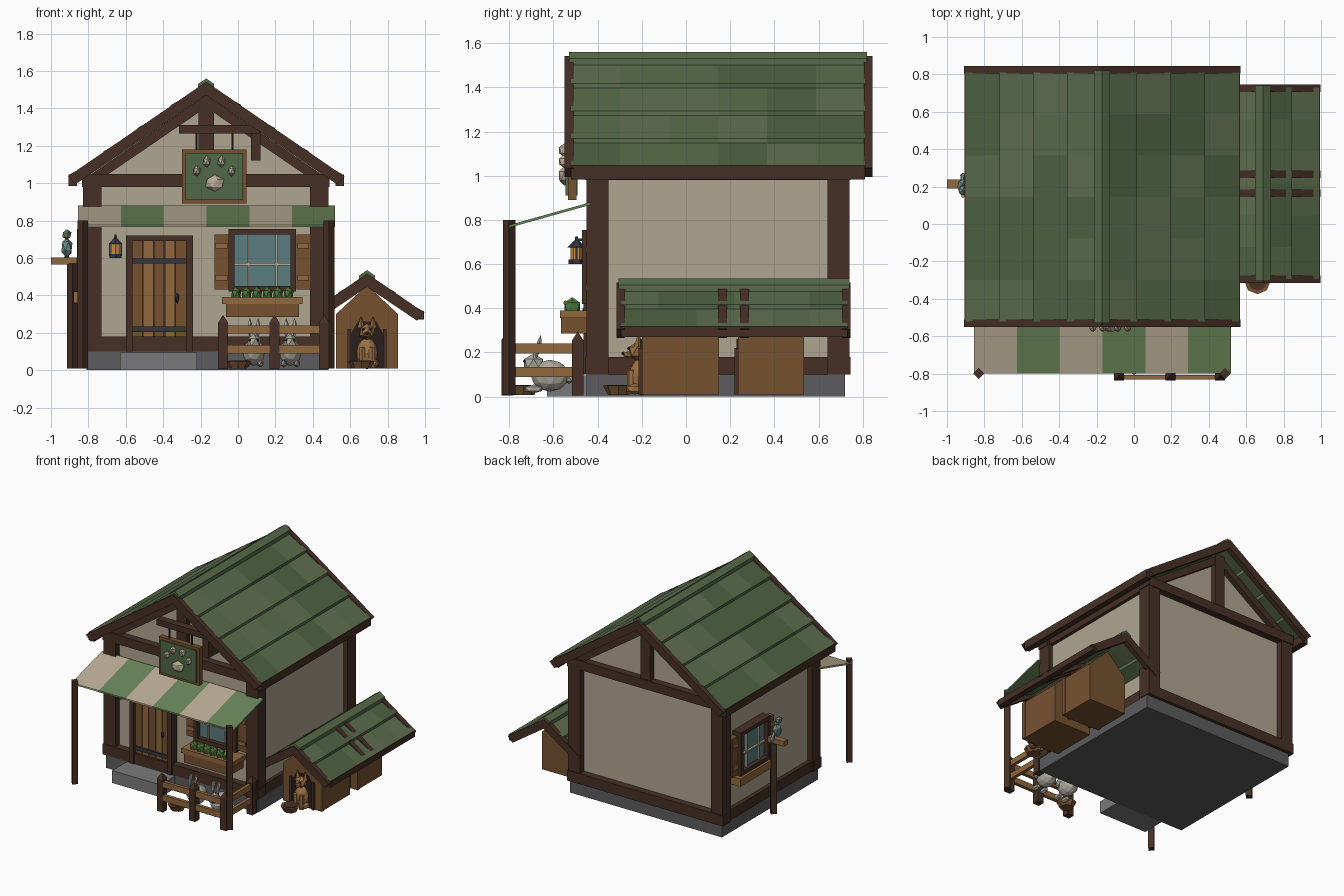
import bpy, bmesh, random
from math import pi
from mathutils import Matrix, Vector

if "Cube" in bpy.data.objects:
    bpy.data.objects.remove(bpy.data.objects["Cube"])

random.seed(4)


def mat(name, r, g, b):
    m = bpy.data.materials.new(name)
    m.diffuse_color = [((c / 255 + 0.055) / 1.055) ** 2.4 for c in (r, g, b)] + [1]
    m.use_nodes = True
    m.node_tree.nodes["Principled BSDF"].inputs["Base Color"].default_value = m.diffuse_color
    return m


DARK = mat("dark_wood", 70, 48, 38)
WOOD = mat("mid_wood", 118, 82, 48)
PLANK = mat("light_wood", 145, 104, 62)
WALL = mat("plaster", 176, 166, 145)
STONE = mat("stone", 92, 92, 94)
STEP = mat("step_stone", 122, 122, 124)
GREENS = [mat("roof_green_%d" % i, *c) for i, c in enumerate([(78, 98, 66), (88, 107, 74), (96, 110, 80)])]
SIGN = mat("sign_green", 78, 104, 70)
STRIPE = mat("awning_green", 104, 132, 88)
CREAM = mat("cream", 186, 172, 148)
GLASS = mat("glass", 92, 125, 126)
IRON = mat("iron", 52, 54, 62)
AMBER = mat("amber", 205, 145, 65)
LEAF = mat("leaf", 72, 118, 58)
BUD = mat("bud", 190, 165, 75)
FUR = mat("rabbit_fur", 172, 168, 158)
DOG = mat("dog_fur", 156, 112, 68)
BIRD = mat("bird_feather", 110, 138, 132)
BLACK = mat("shadow", 42, 32, 28)


def obj(name, bm, m):
    bmesh.ops.recalc_face_normals(bm, faces=bm.faces)
    me = bpy.data.meshes.new(name)
    bm.to_mesh(me)
    bm.free()
    me.materials.append(m)
    o = bpy.data.objects.new(name, me)
    bpy.context.collection.objects.link(o)
    return o


def prism(name, pts, y0, y1, m):
    """Polygon in x,z pushed from y0 to y1."""
    bm = bmesh.new()
    a = [bm.verts.new((x, y0, z)) for x, z in pts]
    b = [bm.verts.new((x, y1, z)) for x, z in pts]
    bm.faces.new(a)
    bm.faces.new(b[::-1])
    for i in range(len(pts)):
        j = (i + 1) % len(pts)
        bm.faces.new((a[i], b[i], b[j], a[j]))
    return obj(name, bm, m)


def box(name, x0, x1, y0, y1, z0, z1, m):
    return prism(name, [(x0, z0), (x1, z0), (x1, z1), (x0, z1)], y0, y1, m)


def cone(name, x, y, z0, z1, r0, r1, m, n=6, turn=0.0):
    bm = bmesh.new()
    bmesh.ops.create_cone(bm, cap_ends=True, segments=n, radius1=r0, radius2=r1, depth=z1 - z0,
                          matrix=Matrix.Translation((x, y, (z0 + z1) / 2)) @ Matrix.Rotation(turn, 4, 'Z'))
    return obj(name, bm, m)


def blob(name, c, r, m, tilt=0.0, sub=1):
    bm = bmesh.new()
    bmesh.ops.create_icosphere(bm, subdivisions=sub, radius=1, matrix=Matrix.Translation(c)
                               @ Matrix.Rotation(tilt, 4, 'X') @ Matrix.Diagonal((*r, 1)))
    return obj(name, bm, m)


def join(name, objs, move=None):
    with bpy.context.temp_override(active_object=objs[0], object=objs[0], selected_editable_objects=objs,
                                   selected_objects=objs):
        bpy.ops.object.join()
    objs[0].name = name
    if move:
        objs[0].data.transform(move)
    return objs[0]


def roof(name, cx, zr, half, slope, y0, y1, rows, cols, barges, depth):
    """Gabled roof: tile rows, eave boards, barge boards, ridge cap."""
    for s, side in ((-1, "left"), (1, "right")):
        tiles = []
        w, h = half / rows, (y1 - y0) / cols
        for r in range(rows):
            d0, d1 = r * w, (r + 1) * w
            p = [(d0, zr - slope * d0 - .005), (d1 + .006, zr - slope * d1 + .012),
                 (d1 + .006, zr - slope * d1 - .012), (d0, zr - slope * d0 - .035)]
            for c in range(cols):
                tiles.append(prism("tile", [(cx + s * d, z) for d, z in p], y0 + c * h, y0 + (c + 1) * h,
                                   random.choice(GREENS)))
        join(f"{name}_tiles_{side}", tiles)
        e, ze = cx + s * half, zr - slope * half
        box(f"{name}_eave_{side}", e - s * .035, e + s * .012, y0, y1, ze - depth, ze + .012, DARK)
        D = half + .015
        p = [(0, zr + .012), (D, zr - slope * D + .012), (D - .04, zr - slope * D - .03), (0, zr - .06)]
        for i, y in enumerate(barges):
            prism(f"{name}_barge_{side}_{i}", [(cx + s * d, z) for d, z in p], y - .02, y + .02, DARK)
    prism(name + "_ridge", [(cx, zr + .03), (cx + .043, zr), (cx + .043, zr - .03), (cx - .043, zr - .03),
                            (cx - .043, zr)], y0 - .01, y1 + .01, GREENS[1])


# House body, foundation and step
CX = -.17
box("foundation", -.81, .485, -.45, .72, 0, .1, STONE)
box("door_step", -.63, -.22, -.63, -.45, 0, .095, STEP)
prism("plaster_walls", [(-.79, .1), (.45, .1), (.45, 1.05), (CX, 1.475), (-.79, 1.05)], -.40, .69, WALL)
roof("house_roof", CX, 1.53, .725, .685, -.52, .81, 4, 6, (-.53, .825), .05)

# Timber frame
for i, x in enumerate((-.78, .435)):
    for j, y in enumerate((-.40, .69)):
        box(f"corner_post_{i}{j}", x - .05, x + .05, y - .05, y + .05, .1, 1.02, DARK)
    for z0, z1 in ((.1, .18), (.98, 1.05)):
        s = -1 if i == 0 else 1
        box("side_beam", x - .02 + s * .02, x + .02 + s * .02, -.4, .69, z0, z1, DARK)
for label, y in (("front", -.41), ("back", .70)):
    for z0, z1 in ((.1, .18), (.98, 1.05)):
        box(label + "_beam", -.835, .49, y - .045, y + .045, z0, z1, DARK)
    box(label + "_king_post", CX - .042, CX + .042, y - .035, y + .035, 1.05, 1.46, DARK)
    for s in (-1, 1):
        prism(label + "_rafter", [(CX, 1.47), (CX + s * .64, 1.03), (CX + s * .55, 1.03), (CX, 1.405)],
              y - .03, y + .03, DARK)

# Door
for i in range(5):
    x = -.565 + i * .058
    box(f"door_plank_{i}", x, x + .054, -.44, -.39, .1, .69, PLANK if i % 2 else WOOD)
box("door_backing", -.57, -.27, -.43, -.39, .1, .69, DARK)
for x in (-.60, -.277):
    box("door_jamb", x, x + .037, -.465, -.39, .1, .69, DARK)
box("door_lintel", -.60, -.24, -.465, -.39, .69, .72, DARK)
for z in (.205, .57):
    box("door_strap", -.565, -.28, -.452, -.43, z, z + .028, IRON)
blob("door_handle", (-.325, -.455, .385), (.012, .015, .028), IRON)


# Windows with shutters, built around the origin then placed
def window(name, move, planter):
    p = [box("w", -.155, .155, -.035, .02, .44, .73, GLASS)]
    for x in (-.18, .15):
        p.append(box("w", x, x + .03, -.07, .02, .42, .755, DARK))
    for z in (.42, .725):
        p.append(box("w", -.15, .15, -.07, .02, z, z + .03, DARK))
    for x in (-.075, .075):
        p.append(box("w", x - .005, x + .005, -.05, 0, .45, .725, CREAM))
    p.append(box("w", -.15, .15, -.05, 0, .56, .572, CREAM))
    for x in (-.255, .182):
        p.append(box("w", x, x + .073, -.045, .0, .43, .725, WOOD))
        for z in (.48, .65):
            p.append(box("w", x + .005, x + .068, -.055, -.04, z, z + .03, PLANK))
    if planter:
        p.append(box("w", -.195, .195, -.165, 0, .285, .365, WOOD))
        p.append(box("w", -.215, .215, -.17, 0, .355, .39, PLANK))
        for i in range(6):
            x = -.14 + i * .056
            p.append(blob("w", (x, -.115, .405), (.03, .042, .045), LEAF))
            p.append(blob("w", (x + .01, -.145, .425), (.011, .011, .011), BUD))
    else:
        p.append(box("w", -.215, .215, -.09, 0, .36, .42, PLANK))
    join(name, p, move)


window("front_window", Matrix.Translation((.13, -.40, 0)), True)
window("side_window", Matrix.Translation((-.79, .38, 0)) @ Matrix.Rotation(-pi / 2, 4, 'Z'), False)

# Awning on two posts
for i in range(6):
    x = -.855 + i * .229
    o = box(f"awning_stripe_{i}", x, x + .229, -.80, -.43, 0, .012, STRIPE if i % 2 else CREAM)
    for v in o.data.vertices:
        v.co.z += .765 + (v.co.y + .80) * .28
for x in (-.83, .487):
    cone("awning_post", x, -.80, .01, .80, .029, .029, DARK, 4)

# Hanging sign with paw pads
box("sign_frame", -.30, .045, -.535, -.495, .89, 1.18, WOOD)
box("sign_board", -.28, .025, -.545, -.49, .91, 1.16, SIGN)
for i, (x, z, rx, rz) in enumerate([(-.125, 1.0, .056, .045), (-.22, 1.065, .022, .03), (-.167, 1.115, .023, .032),
                                    (-.088, 1.115, .023, .032), (-.034, 1.065, .022, .03)]):
    blob(f"paw_pad_{i}", (x, -.55, z), (rx, .028, rz), CREAM)
for x in (-.222, -.03):
    cone("sign_rod", x, -.515, 1.17, 1.28, .007, .007, IRON)
box("sign_beam", -.315, .115, -.54, -.48, 1.265, 1.31, DARK)
box("sign_bracket", .07, .12, -.53, -.40, 1.12, 1.29, DARK)

# Wall lantern
cone("lantern_base", -.655, -.495, .60, .62, .036, .036, IRON)
cone("lantern_glass", -.655, -.495, .62, .675, .028, .028, AMBER)
for x in (-.685, -.625):
    box("lantern_bar", x - .004, x + .004, -.499, -.491, .61, .68, IRON)
cone("lantern_cap", -.655, -.495, .675, .705, .042, .012, IRON)
cone("lantern_finial", -.655, -.495, .70, .725, .01, .006, IRON)
box("lantern_arm", -.661, -.649, -.495, -.40, .705, .717, IRON)

# Fence around the rabbit corner
for x, y in ((-.08, -.81), (.195, -.81), (.46, -.81), (.46, -.49)):
    box("fence_post", x - .026, x + .026, y - .026, y + .026, .005, .255, DARK)
    cone("fence_post_tip", x, y, .255, .295, .037, 0, DARK, 4, pi / 4)
for z in (.09, .195):
    box("fence_rail_front", -.105, .485, -.832, -.806, z, z + .045, PLANK)
    box("fence_rail_side", .447, .473, -.81, -.47, z, z + .045, PLANK)

# Rabbits
for i, x in enumerate((.085, .28)):
    p = [blob("r", (x, -.615, .095), (.06, .088, .072), FUR, sub=2), blob("r", (x, -.69, .15), (.042, .05, .045), FUR),
         blob("r", (x, -.53, .08), (.022, .022, .022), FUR)]
    for s in (-1, 1):
        p.append(blob("r", (x + s * .022, -.668, .225), (.013, .012, .055), FUR, -.2))
        p.append(blob("r", (x + s * .035, -.69, .035), (.02, .045, .02), FUR))
        p.append(blob("r", (x + s * .022, -.732, .16), (.007, .007, .007), BLACK))
    join(f"rabbit_{i}", p)

# Feeding bowls
for name, x, y in (("rabbit_bowl", 0, -.735), ("dog_bowl", .66, -.305)):
    cone(name, x, y, .008, .05, .048, .07, WOOD, 8)
    cone(name + "_food", x, y, .045, .053, .052, .052, DARK, 8)

# Two kennels under one roof
KX = .69
for i, (y0, y1) in enumerate(((-.2, .15), (.235, .535))):
    shape = [(KX - .165, .01), (KX + .165, .01), (KX + .165, .30), (KX, .455), (KX - .165, .30)]
    prism(f"kennel_front_{i}", shape, y0, y0 + .03, WOOD)
    prism(f"kennel_body_{i}", [(KX + (x - KX) * .97, z) for x, z in shape], y0 + .03, y1, WOOD)
    prism(f"kennel_opening_{i}", [(KX - .09, .012), (KX + .09, .012), (KX + .09, .19), (KX + .05, .26),
                                  (KX - .05, .26), (KX - .09, .19)], y0 - .006, y0 + .01, BLACK)
    for s in (-1, 1):
        box("kennel_jamb", KX + s * .085, KX + s * .105, y0 - .015, y0 + .01, .01, .22, DARK)
roof("kennel_roof", KX, .505, .292, .685, -.295, .73, 2, 6, (-.295, .165, .265, .725), .035)

# Sitting dog
y = -.215
p = [blob("d", (KX, y + .015, .09), (.058, .06, .085), DOG, sub=2), blob("d", (KX, y - .005, .205), (.047, .045, .045), DOG),
     blob("d", (KX, y - .042, .19), (.022, .03, .018), DOG), blob("d", (KX, y - .07, .196), (.009, .008, .008), BLACK)]
for s in (-1, 1):
    p.append(cone("d", KX + s * .032, y, .225, .285, .02, .003, DOG, 4))
    p.append(cone("d", KX + s * .026, y - .035, .012, .12, .018, .018, DOG, 6))
    p.append(blob("d", (KX + s * .045, y - .015, .035), (.025, .045, .025), DOG))
    p.append(blob("d", (KX + s * .02, y - .045, .218), (.007, .007, .007), BLACK))
join("dog", p)

# Bird on its perch
cone("perch_post", -.884, .2, .01, .57, .03, .03, DARK, 4)
box("perch_bar", -1, -.86, .19, .238, .565, .603, PLANK)
join("bird", [blob("b", (-.915, .2, .655), (.033, .042, .056), BIRD, -.25),
              blob("b", (-.915, .18, .725), (.027, .03, .028), BIRD),
              cone("b", -.915, .15, .705, .73, .004, .012, BUD, 4),
              blob("b", (-.915, .25, .62), (.016, .014, .05), BIRD, .5)])
